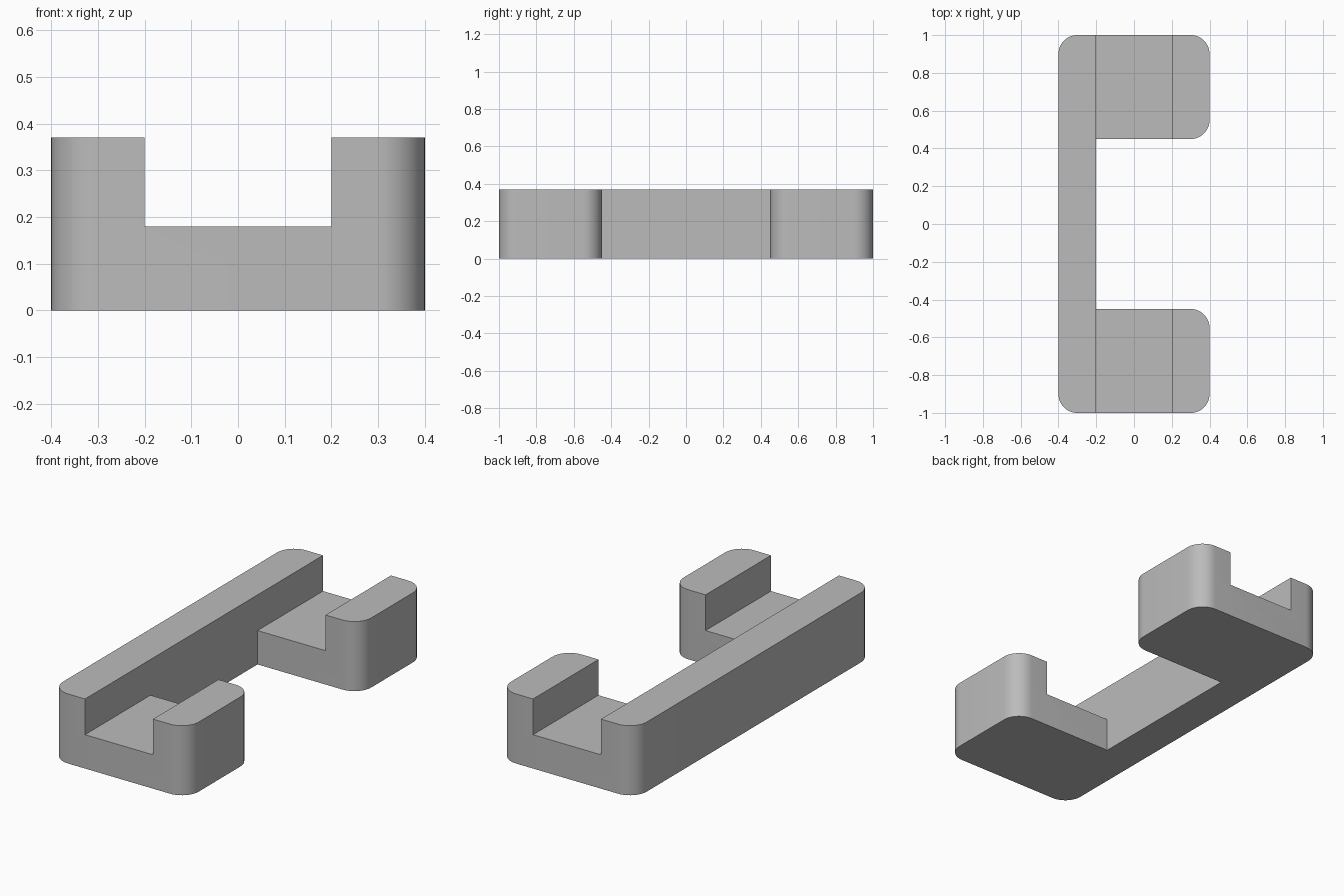
import bpy
import bmesh
from math import cos, sin, pi, radians

cube = bpy.data.objects.get("Cube")
if cube:
    bpy.data.objects.remove(cube, do_unlink=True)

HALF_X, HALF_Y = 0.4, 1.0      # outer footprint
SLOT = 0.2                     # half width of the groove
GAP = 0.45                     # half length of the opening between the feet
FLOOR, TOP = 0.18, 0.37        # groove floor and full height
RADIUS, STEPS = 0.1, 12        # rounded vertical corners


def corner(x, y, start):
    """Quarter arc inside the corner (x, y), counter-clockwise from start."""
    sx = 1 if cos(start + pi / 4) > 0 else -1
    sy = 1 if sin(start + pi / 4) > 0 else -1
    cx, cy = x - sx * RADIUS, y - sy * RADIUS
    angles = [start + pi / 2 * i / STEPS for i in range(STEPS + 1)]
    return [(cx + RADIUS * cos(a), cy + RADIUS * sin(a)) for a in angles]


def raise_faces(bm, faces, height):
    """Extrude faces upward and return the new caps."""
    result = bmesh.ops.extrude_face_region(bm, geom=faces)["geom"]
    verts = [g for g in result if isinstance(g, bmesh.types.BMVert)]
    bmesh.ops.translate(bm, vec=(0, 0, height), verts=verts)
    return [g for g in result if isinstance(g, bmesh.types.BMFace)]


# Footprint: long spine, then a groove floor and an outer lip for each foot
spine = corner(-HALF_X, HALF_Y, pi / 2) + corner(-HALF_X, -HALF_Y, pi)
spine += [(-SLOT, y) for y in (-HALF_Y, -GAP, GAP, HALF_Y)]
regions = [spine]
for low, high in ((-HALF_Y, -GAP), (GAP, HALF_Y)):
    regions.append([(-SLOT, low), (SLOT, low), (SLOT, high), (-SLOT, high)])
    regions.append([(SLOT, low)] + corner(HALF_X, low, -pi / 2)
                   + corner(HALF_X, high, 0) + [(SLOT, high)])

bm = bmesh.new()
for outline in regions:
    bm.faces.new([bm.verts.new((x, y, 0)) for x, y in outline])
bmesh.ops.remove_doubles(bm, verts=bm.verts[:], dist=0.0001)

# Raise everything to the groove floor, then the spine and lips to full height
caps = raise_faces(bm, bm.faces[:], FLOOR)
walls = [f for f in caps if abs(f.calc_center_bounds().x) > SLOT]
raise_faces(bm, walls, TOP - FLOOR)

# Merge coplanar faces and tidy the normals
bmesh.ops.dissolve_limit(bm, angle_limit=radians(1),
                         verts=bm.verts[:], edges=bm.edges[:])
bmesh.ops.recalc_face_normals(bm, faces=bm.faces[:])

mesh = bpy.data.meshes.new("grooved_bracket")
bm.to_mesh(mesh)
bm.free()
bracket = bpy.data.objects.new("grooved_bracket", mesh)
bpy.context.collection.objects.link(bracket)

# Plain grey material
grey = bpy.data.materials.new("plain_grey")
grey.use_nodes = True
colour = (0.5, 0.5, 0.5, 1)
grey.diffuse_color = colour
grey.node_tree.nodes["Principled BSDF"].inputs["Base Color"].default_value = colour
mesh.materials.append(grey)

# Smooth rounded corners, sharp edges elsewhere
bpy.ops.object.select_all(action="DESELECT")
bracket.select_set(True)
bpy.context.view_layer.objects.active = bracket
bpy.ops.object.shade_smooth_by_angle(angle=radians(30))
